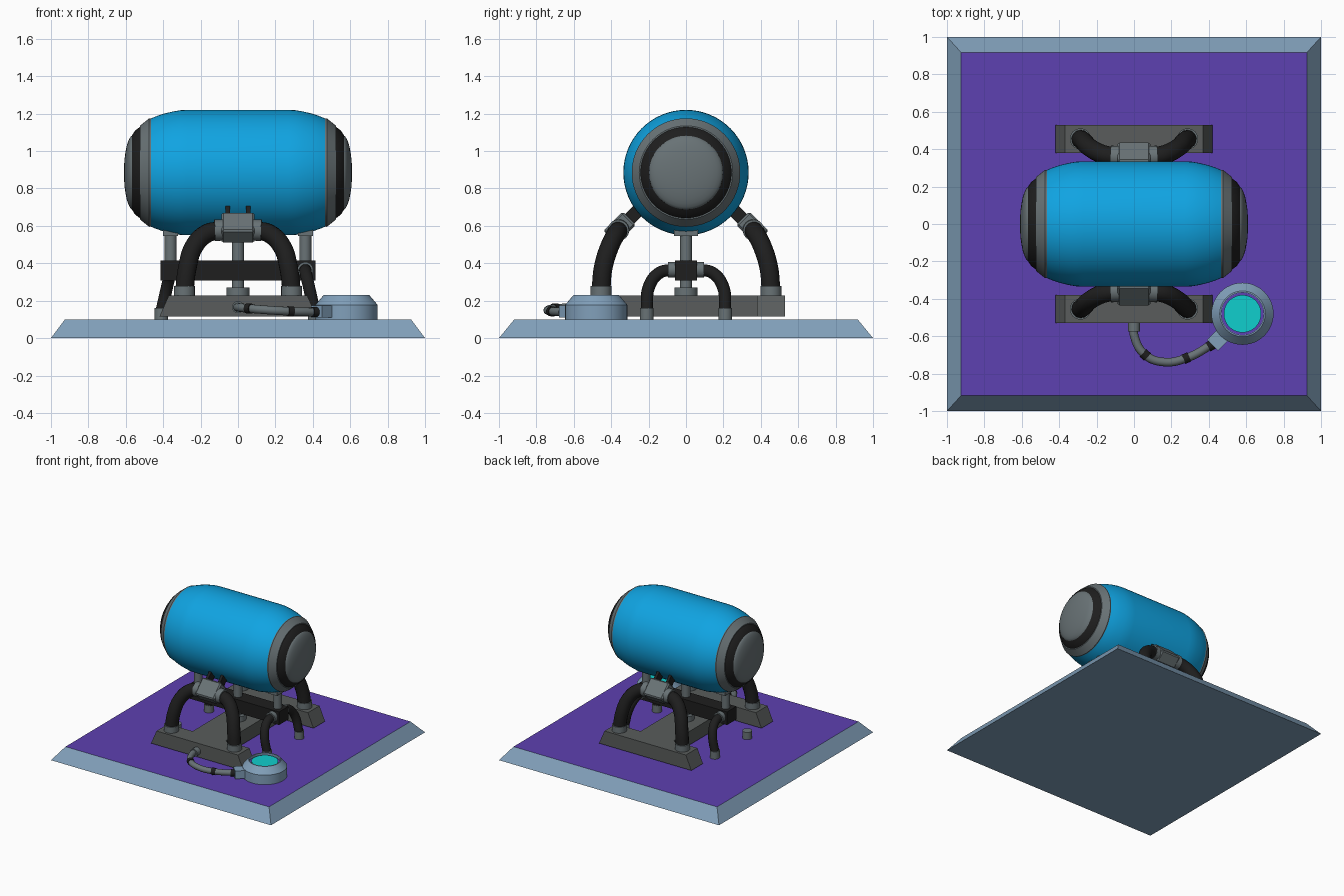
import bpy, bmesh, math
from mathutils import Vector, Matrix

if "Cube" in bpy.data.objects:
    bpy.data.objects.remove(bpy.data.objects["Cube"], do_unlink=True)


def material(name, r, g, b):
    m = bpy.data.materials.new(name)
    m.use_nodes = True
    m.diffuse_color = (r, g, b, 1)
    m.node_tree.nodes["Principled BSDF"].inputs["Base Color"].default_value = (r, g, b, 1)
    return m


BLUE = material("bright blue", 0.005, 0.37, 0.76)
PURPLE = material("purple", 0.11, 0.052, 0.44)
SLATE = material("slate blue", 0.22, 0.35, 0.49)
STEEL = material("steel grey", 0.14, 0.17, 0.18)
IRON = material("iron grey", 0.1, 0.108, 0.106)
BLACK = material("rubber black", 0.013, 0.013, 0.013)
CYAN = material("glowing cyan", 0.005, 0.62, 0.61)
parts = []


def finish(name, bm, *mats):
    bmesh.ops.recalc_face_normals(bm, faces=bm.faces)
    mesh = bpy.data.meshes.new(name)
    bm.to_mesh(mesh)
    bm.free()
    for m in mats:
        mesh.materials.append(m)
    ob = bpy.data.objects.new(name, mesh)
    bpy.context.collection.objects.link(ob)
    parts.append(ob)
    return ob


def block(name, size, loc, mat, taper=(1, 1), rot=None, bevel=0, top_mat=None):
    """Box whose top can be narrowed in x and y."""
    bm = bmesh.new()
    bmesh.ops.create_cube(bm, size=1)
    for v in bm.verts:
        if v.co.z > 0:
            v.co.x *= taper[0]
            v.co.y *= taper[1]
        v.co = Vector(a * b for a, b in zip(v.co, size))
    if bevel:
        bmesh.ops.bevel(bm, geom=bm.edges[:], offset=bevel, segments=1, affect='EDGES')
    if top_mat:
        bm.normal_update()
        for f in bm.faces:
            f.material_index = int(f.normal.z > 0.9)
    if rot:
        bm.transform(rot)
    bm.transform(Matrix.Translation(loc))
    return finish(name, bm, mat, *([top_mat] if top_mat else []))


def lathe(name, profile, mat, loc=(0, 0, 0), axis=(0, 0, 1), sides=48):
    """Spin (radius, height) points about an axis; zero radius closes the end."""
    bm = bmesh.new()
    verts = [bm.verts.new((r, 0, h)) for r, h in profile]
    edges = [bm.edges.new(p) for p in zip(verts, verts[1:])]
    bmesh.ops.spin(bm, geom=verts + edges, axis=(0, 0, 1), cent=(0, 0, 0),
                   angle=math.tau, steps=sides)
    bmesh.ops.remove_doubles(bm, verts=bm.verts, dist=0.0001)
    turn = Vector((0, 0, 1)).rotation_difference(Vector(axis)).to_matrix().to_4x4()
    bm.transform(Matrix.Translation(loc) @ turn)
    return finish(name, bm, mat)


def rod(name, a, b, r, mat, sides=24):
    a, d = Vector(a), Vector(b) - Vector(a)
    n = d.length
    return lathe(name, [(0, 0), (r, 0), (r, n), (0, n)], mat, a, d.normalized(), sides)


def tube(name, points, r, mat):
    """Smooth bent pipe through the points, turned into a mesh."""
    curve = bpy.data.curves.new(name, 'CURVE')
    curve.dimensions = '3D'
    curve.bevel_depth, curve.bevel_resolution = r, 5
    curve.resolution_u, curve.use_fill_caps = 10, True
    s = curve.splines.new('BEZIER')
    s.bezier_points.add(len(points) - 1)
    for p, co in zip(s.bezier_points, points):
        p.co = co
        p.handle_left_type = p.handle_right_type = 'AUTO'
    tmp = bpy.data.objects.new(name, curve)
    bpy.context.collection.objects.link(tmp)
    mesh = bpy.data.meshes.new_from_object(tmp.evaluated_get(bpy.context.evaluated_depsgraph_get()))
    bpy.data.objects.remove(tmp)
    mesh.materials.clear()
    mesh.materials.append(mat)
    ob = bpy.data.objects.new(name, mesh)
    bpy.context.collection.objects.link(ob)
    parts.append(ob)


# Ground slab
block("base_slab", (2, 2, 0.1), (0, 0, 0.05), SLATE, taper=(0.925, 0.918), top_mat=PURPLE)

# Tank shell with rounded shoulders
AXIS_Z = 0.885
half = [(0.335, 0.27), (0.333, 0.31), (0.326, 0.35), (0.314, 0.4), (0.3, 0.44), (0.285, 0.475)]
shell = [(0, -0.475)] + [(r, -h) for r, h in reversed(half)] + half + [(0, 0.475)]
lathe("tank_shell", shell, BLUE, (0, 0, AXIS_Z), (1, 0, 0), 64)

# Tank ends: rim, rubber seal and dome
for side, s in (("left", 1), ("right", -1)):
    at, ax = (0, 0, AXIS_Z), (s, 0, 0)
    lathe(f"{side}_rim", [(0.26, 0.455), (0.288, 0.46), (0.29, 0.475), (0.25, 0.525),
                          (0.2, 0.525)], STEEL, at, ax, 64)
    lathe(f"{side}_seal", [(0.245, 0.5), (0.243, 0.525), (0.225, 0.55), (0.197, 0.568),
                           (0.19, 0.55)], BLACK, at, ax, 64)
    dome = [(0.2 * math.cos(t * math.pi / 16), 0.56 + 0.05 * math.sin(t * math.pi / 16))
            for t in range(9)]
    lathe(f"{side}_dome", dome, STEEL, at, ax, 64)

# Under-frame: cross beam, central post, support bar and end posts
block("cross_beam", (0.3, 0.8, 0.112), (0, 0, 0.171), IRON)
rod("post_foot", (0, 0, 0.225), (0, 0, 0.27), 0.062, STEEL)
rod("centre_post", (0, 0, 0.26), (0, 0, 0.58), 0.032, STEEL)
block("support_bar", (0.83, 0.12, 0.108), (0, 0, 0.362), BLACK)
for s in (-1, 1):
    rod("end_post", (s * 0.36, 0, 0.41), (s * 0.36, 0, 0.58), 0.032, STEEL)
    block("saddle", (0.08, 0.13, 0.07), (s * 0.36, 0, 0.58), STEEL)
    # Small hoses arching down from the bar ends; one socket stays empty
    for t in (-1, 1):
        rod("hose_socket", (s * 0.41, t * 0.21, 0.1), (s * 0.41, t * 0.21, 0.16), 0.037, STEEL)
        if (s, t) != (-1, -1):
            rod("bar_collar", (s * 0.36, t * 0.055, 0.365), (s * 0.36, t * 0.095, 0.365),
                0.042, STEEL)
            tube("side_hose", [(s * 0.36, t * 0.08, 0.365), (s * 0.362, t * 0.14, 0.35),
                               (s * 0.378, t * 0.196, 0.28), (s * 0.41, t * 0.21, 0.14)],
                 0.033, BLACK)

# Front and back leg sets
for end, t in (("front", -1), ("back", 1)):
    block(f"{end}_foot", (0.84, 0.15, 0.114), (0, t * 0.455, 0.172), IRON, taper=(0.88, 1))
    tilt = Matrix.Rotation(t * math.radians(45), 4, 'X')
    block(f"{end}_clamp", (0.175, 0.145, 0.1), (0, t * 0.355, 0.59), STEEL,
          rot=Matrix.Rotation(-t * math.radians(45), 4, 'X'), bevel=0.01)
    for s in (-1, 1):
        block(f"{end}_tank_lug", (0.022, 0.07, 0.16), (s * 0.055, t * 0.285, 0.655), BLACK,
              rot=tilt)
        rod(f"{end}_clamp_collar", (s * 0.08, t * 0.36, 0.578), (s * 0.125, t * 0.362, 0.576),
            0.057, STEEL)
        rod(f"{end}_leg_collar", (s * 0.287, t * 0.455, 0.22), (s * 0.287, t * 0.455, 0.278),
            0.056, STEEL)
        tube(f"{end}_leg", [(s * 0.1, t * 0.36, 0.575), (s * 0.165, t * 0.372, 0.56),
                            (s * 0.235, t * 0.408, 0.49), (s * 0.27, t * 0.442, 0.38),
                            (s * 0.287, t * 0.455, 0.25)], 0.05, BLACK)

# Control puck with recessed lit disc
PUCK = Vector((0.58, -0.48, 0))
lathe("puck_body", [(0, 0.1), (0.166, 0.1), (0.166, 0.178), (0.122, 0.23), (0.114, 0.23),
                    (0.114, 0.205), (0, 0.205)], SLATE, PUCK)
rod("puck_gap", PUCK + Vector((0, 0, 0.204)), PUCK + Vector((0, 0, 0.21)), 0.113, PURPLE, 48)
rod("puck_light", PUCK + Vector((0, 0, 0.2)), PUCK + Vector((0, 0, 0.219)), 0.1, CYAN, 48)
block("puck_port", (0.1, 0.085, 0.065), (0.455, -0.613, 0.142), SLATE,
      rot=Matrix.Rotation(math.radians(45), 4, 'Z'))

# Feed hose from the front foot to the puck, with rubber bands
hose = [(0, -0.52, 0.165), (0.002, -0.6, 0.164), (0.06, -0.7, 0.158), (0.16, -0.738, 0.15),
        (0.28, -0.717, 0.143), (0.44, -0.63, 0.138)]
tube("feed_hose", hose, 0.023, STEEL)
rod("feed_collar", (0, -0.52, 0.165), (0, -0.575, 0.165), 0.032, STEEL)
for co, d in ((hose[2], (0.75, -0.66, -0.05)), (hose[4], (0.92, 0.38, -0.04)),
              ((0.41, -0.65, 0.139), (0.86, 0.5, -0.03))):
    step = Vector(d) * 0.016
    rod("hose_band", Vector(co) - step, Vector(co) + step, 0.027, BLACK)

# Smooth shading with crisp edges
bpy.ops.object.select_all(action='DESELECT')
for ob in parts:
    ob.select_set(True)
bpy.context.view_layer.objects.active = parts[0]
bpy.ops.object.shade_smooth_by_angle(angle=math.radians(30))
